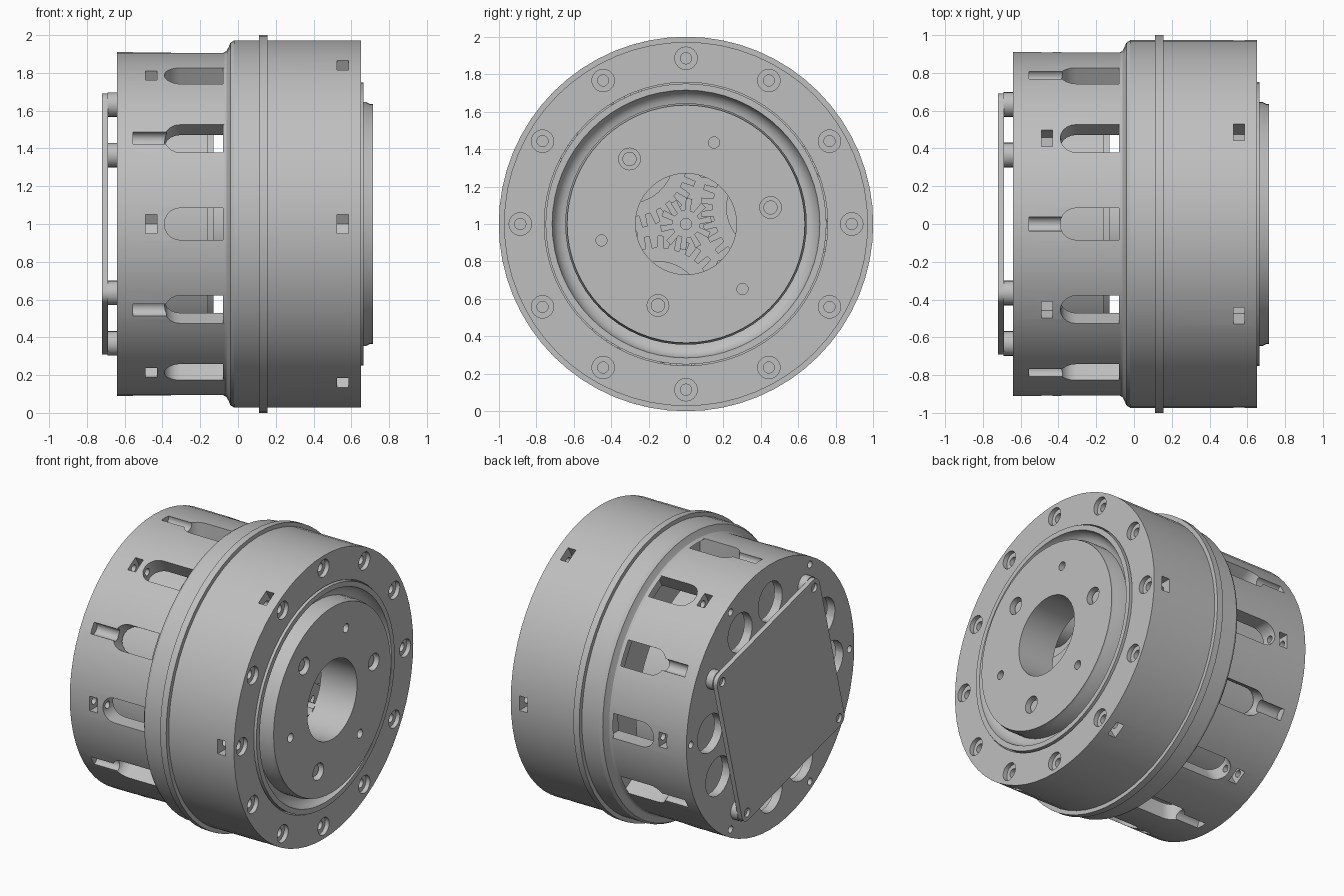
import bpy
import bmesh
from math import pi, sin, cos, radians
from mathutils import Matrix, Vector

if "Cube" in bpy.data.objects:
    bpy.data.objects.remove(bpy.data.objects["Cube"])

grey = bpy.data.materials.new("housing_grey")
grey.use_nodes = True
grey.diffuse_color = (0.52, 0.52, 0.52, 1)
grey.node_tree.nodes["Principled BSDF"].inputs["Base Color"].default_value = (0.52, 0.52, 0.52, 1)


# Helpers: every part shares the x axis, lifted to z = 1
def finish(name, bm):
    bmesh.ops.recalc_face_normals(bm, faces=bm.faces)
    mesh = bpy.data.meshes.new(name)
    bm.to_mesh(mesh)
    bm.free()
    mesh.materials.append(grey)
    obj = bpy.data.objects.new(name, mesh)
    obj.location.z = 1
    bpy.context.collection.objects.link(obj)
    return obj


def lathe(name, profile, closed=True, steps=64):
    bm = bmesh.new()
    vs = [bm.verts.new((x, r, 0)) for x, r in profile]
    pairs = list(zip(vs, vs[1:])) + ([(vs[-1], vs[0])] if closed else [])
    edges = [bm.edges.new(p) for p in pairs]
    bmesh.ops.spin(bm, geom=vs + edges, cent=(0, 0, 0), axis=(1, 0, 0),
                   angle=2 * pi, steps=steps, use_merge=True)
    bmesh.ops.remove_doubles(bm, verts=bm.verts, dist=1e-5)
    return finish(name, bm)


def rod(bm, rad, x0, x1, r=0, deg=0, sides=24):
    m = (Matrix.Rotation(radians(deg), 4, 'X') @ Matrix.Translation(((x0 + x1) / 2, r, 0))
         @ Matrix.Rotation(pi / 2, 4, 'Y'))
    bmesh.ops.create_cone(bm, cap_ends=True, segments=sides, radius1=rad,
                          radius2=rad, depth=x1 - x0, matrix=m)


def prism(bm, points, direction, deg=0):
    rot = Matrix.Rotation(radians(deg), 3, 'X')
    face = bm.faces.new([bm.verts.new(rot @ Vector(p)) for p in points])
    new = bmesh.ops.extrude_face_region(bm, geom=[face], use_keep_orig=True)["geom"]
    verts = [g for g in new if isinstance(g, bmesh.types.BMVert)]
    bmesh.ops.translate(bm, verts=verts, vec=rot @ Vector(direction))


def rods(name, degs, *args, **kw):
    bm = bmesh.new()
    for d in degs:
        rod(bm, *args, deg=d, **kw)
    return finish(name, bm)


def cut(obj, *cutters):
    for c in cutters:
        c.hide_render = True
        mod = obj.modifiers.new("cut", 'BOOLEAN')
        mod.operation, mod.solver, mod.object = 'DIFFERENCE', 'EXACT', c
    bpy.context.view_layer.update()
    graph = bpy.context.evaluated_depsgraph_get()
    mesh = bpy.data.meshes.new_from_object(obj.evaluated_get(graph))
    obj.modifiers.clear()
    obj.data = mesh
    for c in cutters:
        bpy.data.objects.remove(c)


def nut_pockets(x, r, outer):
    # Pointed-floor pockets for captive nuts
    bm = bmesh.new()
    outline = [(r - 0.058, 0), (r - 0.03, 0.05), (outer, 0.05), (outer, -0.05), (r - 0.03, -0.05)]
    for d in range(0, 360, 60):
        prism(bm, [(x, a, t) for a, t in outline], (0.06, 0, 0), d)
    return finish("nut_cutter", bm)


SIXTHS = range(0, 360, 60)
TWELFTHS = range(0, 360, 30)
CORNERS = range(30, 390, 90)
BOLTS = (11, 131, 251)

# Slotted motor housing
housing = lathe("motor_housing", [(-0.64, 0.25), (-0.64, 0.91), (-0.03, 0.91),
                                  (-0.03, 0.80), (-0.58, 0.80), (-0.58, 0.25)])
bm = bmesh.new()
arc = [(-0.305 - 0.085 * sin(pi * i / 10), 0.085 * cos(pi * i / 10)) for i in range(11)]
for d in TWELFTHS:
    prism(bm, [(x, 0.74, t) for x, t in arc + [(-0.045, -0.085), (-0.045, 0.085)]], (0, 0.25, 0), d)
slots = finish("slot_cutter", bm)
bm = bmesh.new()
for d in (0, 60, 90, 150, 180, 240, 270, 330):
    n = 20
    prism(bm, [(-0.7, 0.655 + 0.135 * cos(2 * pi * i / n), 0.13 * sin(2 * pi * i / n))
               for i in range(n)], (0.16, 0, 0), d)
windows = finish("window_cutter", bm)
cut(housing, slots, windows,
    rods("channel_cutter", range(30, 390, 60), 0.04, -0.555, -0.35, r=0.895),
    nut_pockets(-0.49, 0.86, 1.0),
    rods("screw_cutter", SIXTHS, 0.024, -0.7, -0.35, r=0.86, sides=16))

# Gearbox body with flange and rounded shoulder
body = lathe("gearbox_body", [(-0.08, 0.905), (-0.06, 0.917), (-0.048, 0.94), (-0.04, 0.96),
                              (-0.02, 0.972), (0.11, 0.972), (0.11, 1.0), (0.155, 1.0),
                              (0.155, 0.972), (0.65, 0.972), (0.65, 0.757), (0.42, 0.757),
                              (0.42, 0.80), (-0.04, 0.80), (-0.04, 0.905)])
cut(body, rods("bore_cutter", TWELFTHS, 0.06, 0.62, 0.7, r=0.885),
    rods("hole_cutter", TWELFTHS, 0.03, 0.45, 0.63, r=0.885, sides=16),
    nut_pockets(0.525, 0.89, 1.05))
# The slots must also clear the shoulder's thin lip
# Bearing ring with hollow rounded groove
lathe("bearing_ring", [(0.40, 0.64), (0.40, 0.75), (0.665, 0.75), (0.665, 0.715), (0.64, 0.708),
                       (0.615, 0.69), (0.60, 0.665), (0.595, 0.64)])

# Output disk
disk = lathe("output_disk", [(0.44, 0.27), (0.44, 0.645), (0.68, 0.645), (0.70, 0.635),
                             (0.715, 0.635), (0.715, 0.27)])
cut(disk, rods("bore_cutter", BOLTS, 0.058, 0.67, 0.75, r=0.46),
    rods("pin_cutter", (71, 191, 311), 0.03, 0.6, 0.75, r=0.46, sides=16))
rods("output_bolts", BOLTS, 0.038, 0.65, 0.69, r=0.46, sides=16)


# Planetary gear train
def gear(bm, teeth, pitch, x0, x1, r=0, deg=0, phase=0.0):
    pts = []
    for i in range(teeth):
        for off, rad in ((-0.3, -0.036), (-0.2, 0.028), (0.2, 0.028), (0.3, -0.036)):
            a = 2 * pi * (i + off + phase) / teeth
            pts.append((x0, r + (pitch + rad) * cos(a), (pitch + rad) * sin(a)))
    prism(bm, pts, (x1 - x0, 0, 0), deg)


bm = bmesh.new()
gear(bm, 10, 0.11, 0.05, 0.42, deg=11)
sun = finish("sun_gear", bm)
cut(sun, rods("bore_cutter", (0,), 0.03, 0.3, 0.5, sides=16))
bm = bmesh.new()
for d in BOLTS:
    gear(bm, 32, 0.345, 0.1, 0.38, r=0.46, deg=d, phase=0.5)
planets = finish("planet_gears", bm)
cut(planets, rods("recess_cutter", BOLTS, 0.235, 0.34, 0.42, r=0.46, sides=32))
rods("planet_pins", BOLTS, 0.15, 0.08, 0.45, r=0.46)
rods("carrier_posts", (71, 191, 311), 0.06, 0.02, 0.45, r=0.32, sides=8)
lathe("carrier_plate", [(-0.03, 0), (-0.03, 0.80), (0.05, 0.80), (0.05, 0)], closed=False)

# Motor inside the slots
lathe("stator_drum", [(-0.54, 0.3), (-0.54, 0.77), (-0.16, 0.77), (-0.16, 0.3)])
lathe("rotor_step", [(-0.17, 0.3), (-0.17, 0.66), (-0.13, 0.66), (-0.13, 0.3)])
lathe("rotor_hub", [(-0.6, 0), (-0.6, 0.36), (-0.02, 0.36), (-0.02, 0)], closed=False)

# Rear cover plate on four standoffs
bm = bmesh.new()
outline = []
for d in CORNERS:
    for s in range(-45, 46, 15):
        a = radians(d + s)
        outline.append((-0.72, 0.73 * cos(radians(d)) + 0.058 * cos(a),
                        0.73 * sin(radians(d)) + 0.058 * sin(a)))
prism(bm, outline, (0.032, 0, 0))
plate = finish("rear_plate", bm)
cut(plate, rods("hole_cutter", CORNERS, 0.03, -0.75, -0.70, r=0.73, sides=16))
rods("standoffs", CORNERS, 0.065, -0.69, -0.62, r=0.73)

# Smooth rounded walls, keep machined edges sharp
bpy.ops.object.select_all(action='DESELECT')
for obj in bpy.context.collection.objects:
    if obj.type == 'MESH' and grey.name in obj.data.materials:
        obj.select_set(True)
        bpy.context.view_layer.objects.active = obj
bpy.ops.object.shade_smooth_by_angle(angle=radians(30))
